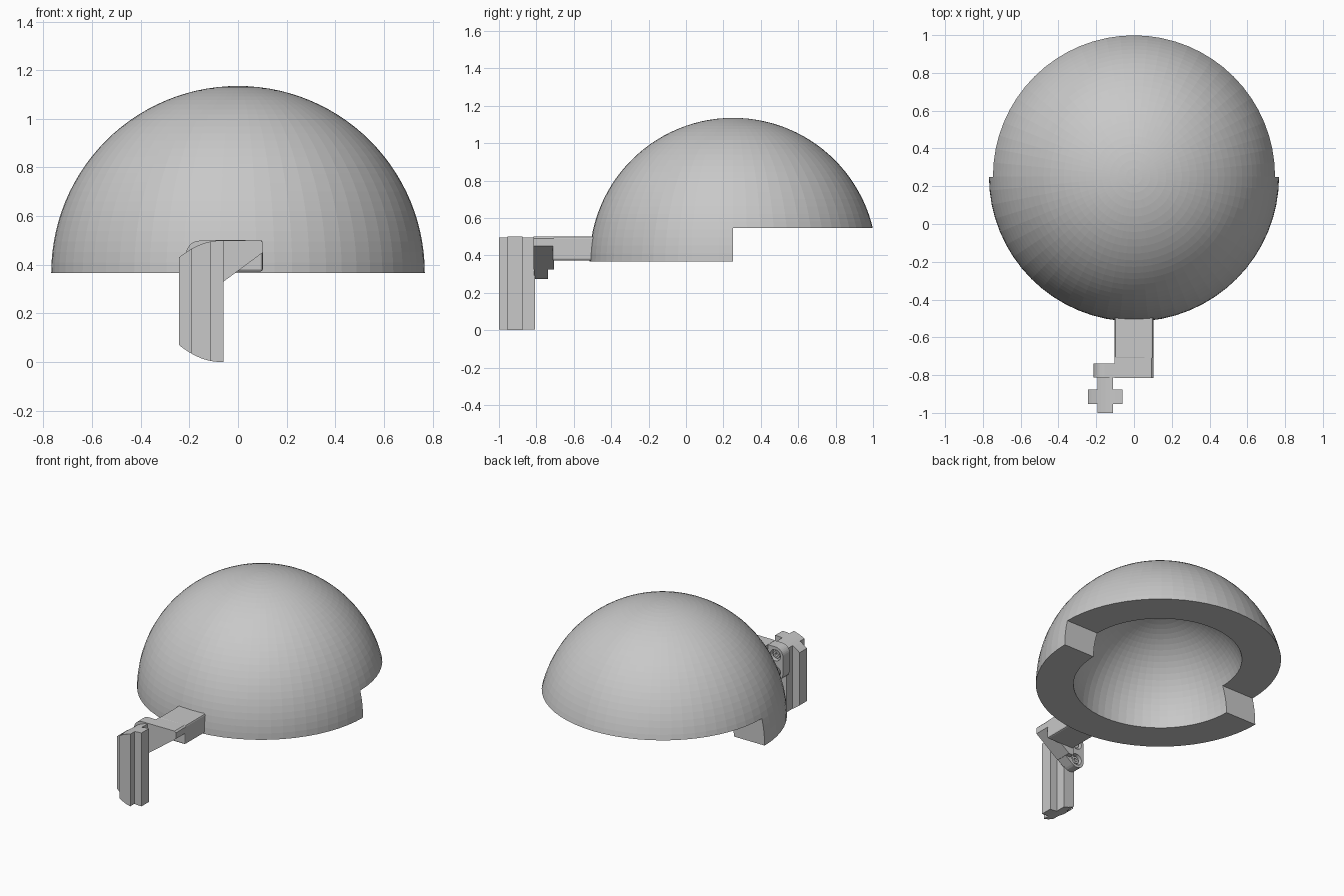
import bpy, bmesh, math

if "Cube" in bpy.data.objects:
    bpy.data.objects.remove(bpy.data.objects["Cube"])

grey = bpy.data.materials.new("light_grey")
grey.diffuse_color = (0.58, 0.58, 0.58, 1)
grey.use_nodes = True
grey.node_tree.nodes["Principled BSDF"].inputs["Base Color"].default_value = grey.diffuse_color


def finish(name, bm):
    bmesh.ops.remove_doubles(bm, verts=bm.verts, dist=1e-5)
    bmesh.ops.recalc_face_normals(bm, faces=bm.faces)
    mesh = bpy.data.meshes.new(name)
    bm.to_mesh(mesh)
    bm.free()
    mesh.materials.append(grey)
    ob = bpy.data.objects.new(name, mesh)
    bpy.context.collection.objects.link(ob)
    return ob


def prism(name, points, direction):
    """Extrude a closed polygon of 3D points along a direction."""
    bm = bmesh.new()
    face = bm.faces.new([bm.verts.new(p) for p in points])
    ext = bmesh.ops.extrude_face_region(bm, geom=[face])
    bmesh.ops.translate(bm, vec=direction,
                        verts=[v for v in ext["geom"] if isinstance(v, bmesh.types.BMVert)])
    return finish(name, bm)


def box(name, x0, x1, y0, y1, z0, z1):
    return prism(name, [(x0, y0, z0), (x1, y0, z0), (x1, y1, z0), (x0, y1, z0)], (0, 0, z1 - z0))


def xz_prism(name, pts, y0, y1):
    return prism(name, [(x, y0, z) for x, z in pts], (0, y1 - y0, 0))


def arc(cx, cz, r, a0, a1, n=8):
    return [(cx + r * math.cos(math.radians(a0 + (a1 - a0) * i / n)),
             cz + r * math.sin(math.radians(a0 + (a1 - a0) * i / n))) for i in range(n + 1)]


def cylinder(name, x, z, r, y0, y1):
    return xz_prism(name, arc(x, z, r, 0, 345, 23), y0, y1)


def boolean(ob, cutter, operation):
    mod = ob.modifiers.new(operation.lower(), "BOOLEAN")
    mod.operation, mod.object, mod.solver = operation, cutter, "EXACT"
    cutter.hide_render = True
    cutter.hide_viewport = True


# Thick hollow dome: revolved half section
CY, BASE, R, IN_R = 0.252, 0.367, 0.768, 0.536
bm = bmesh.new()
section = arc(0, BASE, R, 0, 90, 28) + arc(0, BASE, IN_R, 90, 0, 22)
verts = [bm.verts.new((x if x > 1e-6 else 0, CY, z)) for x, z in section]
edges = [bm.edges.new((a, b)) for a, b in zip(verts, verts[1:]) if a.co.x > 0 or b.co.x > 0]
edges.append(bm.edges.new((verts[-1], verts[0])))
bmesh.ops.spin(bm, geom=verts + edges, cent=(0, CY, 0), axis=(0, 0, 1),
               angle=math.tau, steps=64, use_merge=True)
dome = finish("dome_shell", bm)

# Raised rim on the back half
boolean(dome, box("rim_cutter", -1, 1, 0.25, 1.3, 0.2, 0.546), "DIFFERENCE")

# Arm from dome to bracket
arm = box("arm", -0.102, 0.102, -0.715, -0.45, 0.372, 0.501)
bevel = arm.modifiers.new("edges", "BEVEL")
bevel.width, bevel.segments = 0.01, 2

# Thick gusset at the arm end, with a sloping underside
xz_prism("gusset", [(-0.102, 0.5), (0.092, 0.501), (0.102, 0.491), (0.102, 0.45),
                    (-0.067, 0.325), (-0.102, 0.325)], -0.815, -0.705)

# Bracket plate with rounded corners
plate_pts = ([(0.085, 0.499), (0.095, 0.489), (0.095, 0.447)] + arc(-0.157, 0.33, 0.057, 307, 180)
             + arc(-0.157, 0.442, 0.057, 180, 90))
plate = xz_prism("bracket_plate", plate_pts, -0.813, -0.738)

# Two bolts set in round recesses
for i, z in enumerate((0.33, 0.442)):
    boolean(plate, cylinder(f"recess_cutter_{i}", -0.157, z, 0.038, -0.768, -0.7), "DIFFERENCE")
    bolt = cylinder(f"bolt_{i}", -0.157, z, 0.025, -0.78, -0.75)
    boolean(bolt, cylinder(f"socket_cutter_{i}", -0.157, z, 0.012, -0.765, -0.7), "DIFFERENCE")

# Cross-section post with curved ends
W0, W1, C0, C1 = -0.243, -0.06, -0.192, -0.112
F, A, B, K = -1.0, -0.954, -0.875, -0.806
cross = [(C0, F), (C1, F), (C1, A), (W1, A), (W1, B), (C1, B),
         (C1, K), (C0, K), (C0, B), (W0, B), (W0, A), (C0, A)]
post = prism("cross_post", [(x, y, -0.1) for x, y in cross], (0, 0, 0.7))
n = 12
xs = [-0.3 + 0.3 * i / n for i in range(n + 1)]


def end_drop(x):
    return 0.07 * (max(0.0, -0.07 - x) / 0.173) ** 2


ends = [(x, end_drop(x)) for x in xs] + [(x, 0.5 - end_drop(x)) for x in reversed(xs)]
boolean(post, xz_prism("post_end_cutter", ends, -1.1, -0.7), "INTERSECT")
